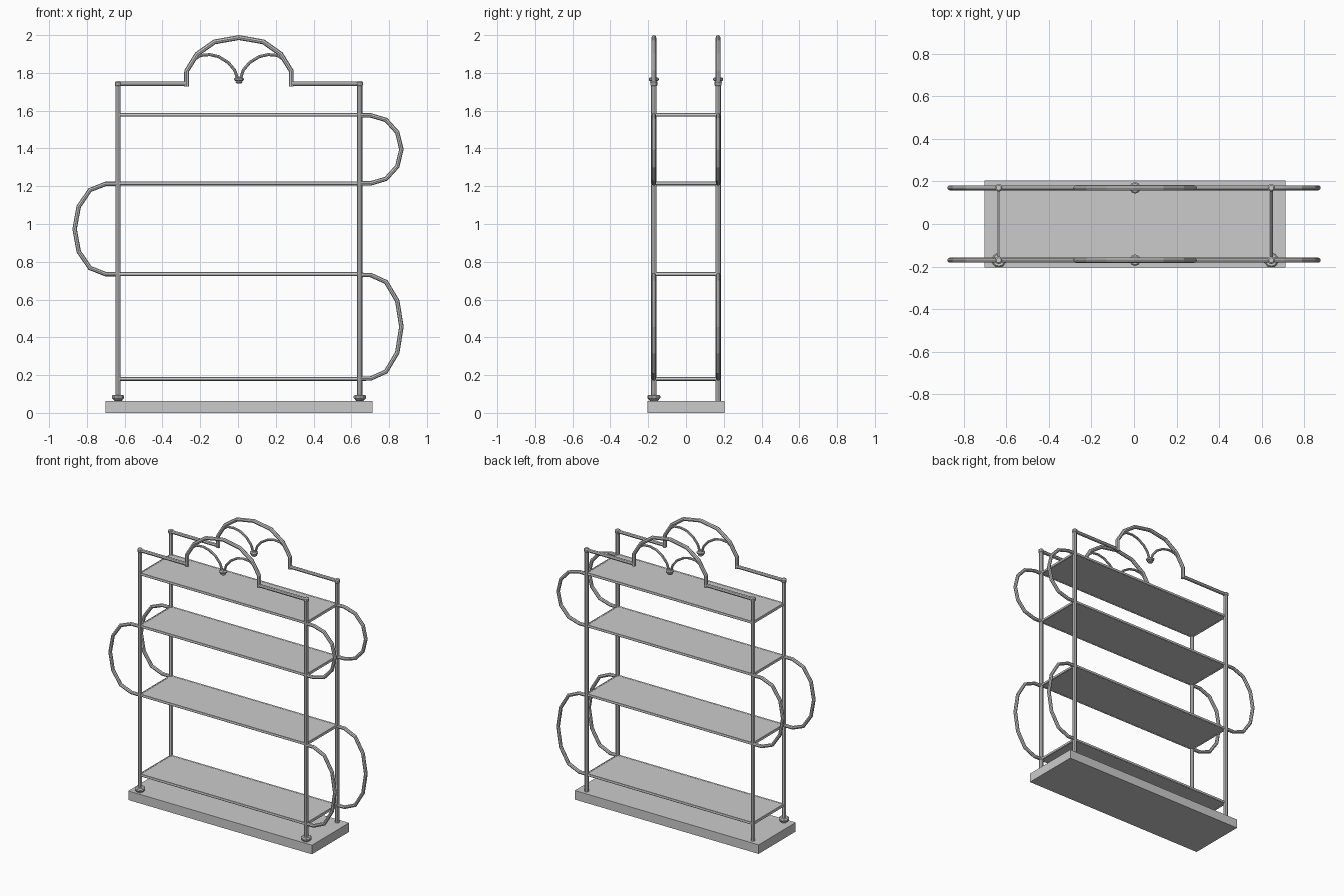
import bpy
from math import sin, cos, pi

if "Cube" in bpy.data.objects:
    bpy.data.objects.remove(bpy.data.objects["Cube"])

CX = 0.005            # middle of the frame
HX, HY = 0.64, 0.17   # post half spacing


def tube(name, pts, r, cyclic=False):
    """Eight-sided tube swept along a straight-segment path."""
    cu = bpy.data.curves.new(name, 'CURVE')
    cu.dimensions = '3D'
    cu.bevel_depth = r
    cu.bevel_resolution = 2
    cu.use_fill_caps = True
    sp = cu.splines.new('POLY')
    sp.points.add(len(pts) - 1)
    for p, co in zip(sp.points, pts):
        p.co = (*co, 1)
    sp.use_cyclic_u = cyclic
    sp.use_smooth = False
    ob = bpy.data.objects.new(name, cu)
    bpy.context.collection.objects.link(ob)
    bpy.ops.object.select_all(action='DESELECT')
    ob.select_set(True)
    bpy.context.view_layer.objects.active = ob
    bpy.ops.object.convert(target='MESH')
    return ob


def box(name, loc, size):
    bpy.ops.mesh.primitive_cube_add(size=1, location=loc)
    ob = bpy.context.object
    ob.name = name
    ob.scale = size
    return ob


def collar(name, x, y, z0, z1, r):
    """Small turned ring with chamfered rims."""
    bpy.ops.mesh.primitive_cylinder_add(vertices=10, radius=r, depth=z1 - z0,
                                        location=(x, y, (z0 + z1) / 2))
    ob = bpy.context.object
    ob.name = name
    bev = ob.modifiers.new("chamfer", 'BEVEL')
    bev.width = 0.006
    bev.segments = 1
    bev.angle_limit = 1.0
    return ob


# Plinth
box("base", (CX, 0, 0.0315), (1.414, 0.408, 0.063))

# Shelves: thin panel inside a rod frame
for z in (0.18, 0.735, 1.215, 1.578):
    box("shelf_panel", (CX, 0, z), (2 * HX, 2 * HY, 0.012))
    tube("shelf_frame", [(CX - HX, -HY, z), (CX + HX, -HY, z),
                         (CX + HX, HY, z), (CX - HX, HY, z)], 0.010, True)

# Front and back frames
for y, side in ((-HY, "front"), (HY, "back")):
    for s in (-1, 1):
        x = CX + s * HX
        tube(side + "_post", [(x, y, 0.055), (x, y, 1.745)], 0.014)
        collar(side + "_post_cap", x, y, 1.728, 1.756, 0.018)
        if y < 0:
            collar("front_post_foot", x, y, 0.063, 0.076, 0.026)
            collar("front_post_foot_ring", x, y, 0.072, 0.096, 0.034)
        tube(side + "_top_rail", [(x, y, 1.742), (CX + s * 0.272, y, 1.742)], 0.012)

        # small inner scrolls meeting at the middle
        arc = [(0.235, 1.872), (0.205, 1.892), (0.155, 1.897), (0.107, 1.886),
               (0.057, 1.855), (0.023, 1.815), (0.006, 1.765)]
        tube(side + "_crown_scroll", [(CX + s * a, y, z) for a, z in arc], 0.008)

    # side loops
    for s, z0, z1 in ((1, 1.215, 1.575), (-1, 0.735, 1.212), (1, 0.182, 0.73)):
        zc, rz = (z0 + z1) / 2, (z1 - z0) / 2
        pts = [(CX + s * HX, y, z1)]
        pts += [(s * (0.702 + 0.163 * sin(i * pi / 6)), y, zc + rz * cos(i * pi / 6))
                for i in range(7)]
        pts += [(CX + s * HX, y, z0)]
        tube(side + "_side_loop", pts, 0.012)

    # crown arch
    half = [(0.277, 1.729), (0.277, 1.81), (0.222, 1.899), (0.130, 1.964)]
    path = [(-a, z) for a, z in half] + [(0, 1.987)] + half[::-1]
    tube(side + "_crown_arch", [(CX + a, y, z) for a, z in path], 0.013)
    collar(side + "_crown_knot", CX, y, 1.757, 1.776, 0.027)
    collar(side + "_crown_knot_tip", CX, y, 1.744, 1.759, 0.020)
